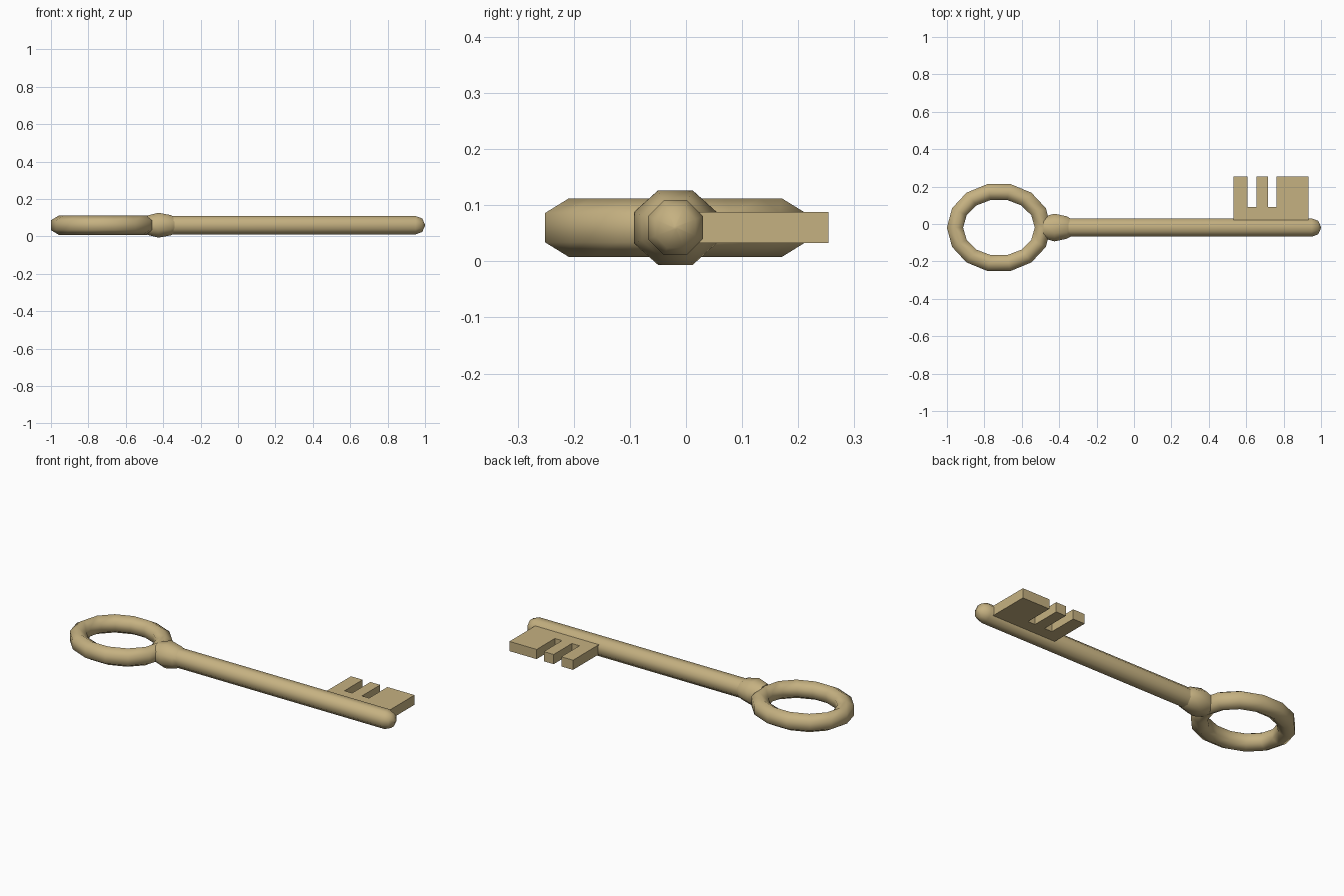
import bpy, bmesh, math

if "Cube" in bpy.data.objects:
    bpy.data.objects.remove(bpy.data.objects["Cube"])

CY, CZ = -0.019, 0.06      # axis of the key
COLOR = bpy.data.materials.new("brass")
COLOR.diffuse_color = (0.56, 0.44, 0.22, 1)
COLOR.use_nodes = True
COLOR.node_tree.nodes["Principled BSDF"].inputs["Base Color"].default_value = COLOR.diffuse_color


def finish(name, bm, smooth_angle=None):
    bmesh.ops.recalc_face_normals(bm, faces=bm.faces)
    me = bpy.data.meshes.new(name)
    bm.to_mesh(me)
    bm.free()
    ob = bpy.data.objects.new(name, me)
    bpy.context.collection.objects.link(ob)
    me.materials.append(COLOR)
    if smooth_angle:
        bpy.ops.object.select_all(action='DESELECT')
        ob.select_set(True)
        bpy.context.view_layer.objects.active = ob
        bpy.ops.object.shade_smooth_by_angle(angle=math.radians(smooth_angle))
    return ob


def lathe_x(name, profile, ry=1.0, rz=1.0, n=8):
    """Octagonal solid along x; profile is (x, flat-to-centre distance)."""
    bm = bmesh.new()
    rings = []
    for x, r in profile:
        r /= math.cos(math.pi / n)
        angles = [(k + 0.5) * math.tau / n for k in range(n)]
        rings.append([bm.verts.new((x, CY + ry * r * math.cos(a), CZ + rz * r * math.sin(a)))
                      for a in angles])
    for a, b in zip(rings, rings[1:]):
        for k in range(n):
            j = (k + 1) % n
            bm.faces.new((a[k], a[j], b[j], b[k]))
    bm.faces.new(rings[0])
    bm.faces.new(rings[-1])
    return finish(name, bm, 50)


# oval ring handle: 14 segments, hexagonal tube
bm = bmesh.new()
N, M = 14, 6
grid = []
for i in range(N):
    a = i * math.tau / N
    row = []
    for j in range(M):
        b = math.pi / 6 + j * math.tau / M
        w = 0.05 * math.cos(b)
        row.append(bm.verts.new((-0.722 + (0.235 + w) * math.cos(a),
                                 CY + (0.195 + w) * math.sin(a),
                                 CZ + 0.052 * math.sin(b))))
    grid.append(row)
for i in range(N):
    for j in range(M):
        p, q, k = grid[i], grid[(i + 1) % N], (j + 1) % M
        bm.faces.new((p[j], q[j], q[k], p[k]))
finish("ring_handle", bm, 65)

# shaft with rounded tip
lathe_x("shaft", [(-0.44, 0.049), (0.95, 0.049), (0.985, 0.036), (1.0, 0.003)])

# bulged collar between ring and shaft
lathe_x("collar", [(-0.483, 0.058), (-0.425, 0.074), (-0.36, 0.06), (-0.335, 0.046)],
        rz=0.9)

# toothed bit, extruded outline
outline = [(0.533, 0.0), (0.933, 0.0), (0.933, 0.254), (0.762, 0.254),
           (0.762, 0.09), (0.717, 0.09), (0.717, 0.254), (0.655, 0.254),
           (0.655, 0.09), (0.607, 0.09), (0.607, 0.254), (0.533, 0.254)]
bm = bmesh.new()
face = bm.faces.new([bm.verts.new((x, y, 0.033)) for x, y in outline])
ext = bmesh.ops.extrude_face_region(bm, geom=[face], use_keep_orig=True)
bmesh.ops.translate(bm, vec=(0, 0, 0.055),
                    verts=[v for v in ext["geom"] if isinstance(v, bmesh.types.BMVert)])
finish("bit", bm)
